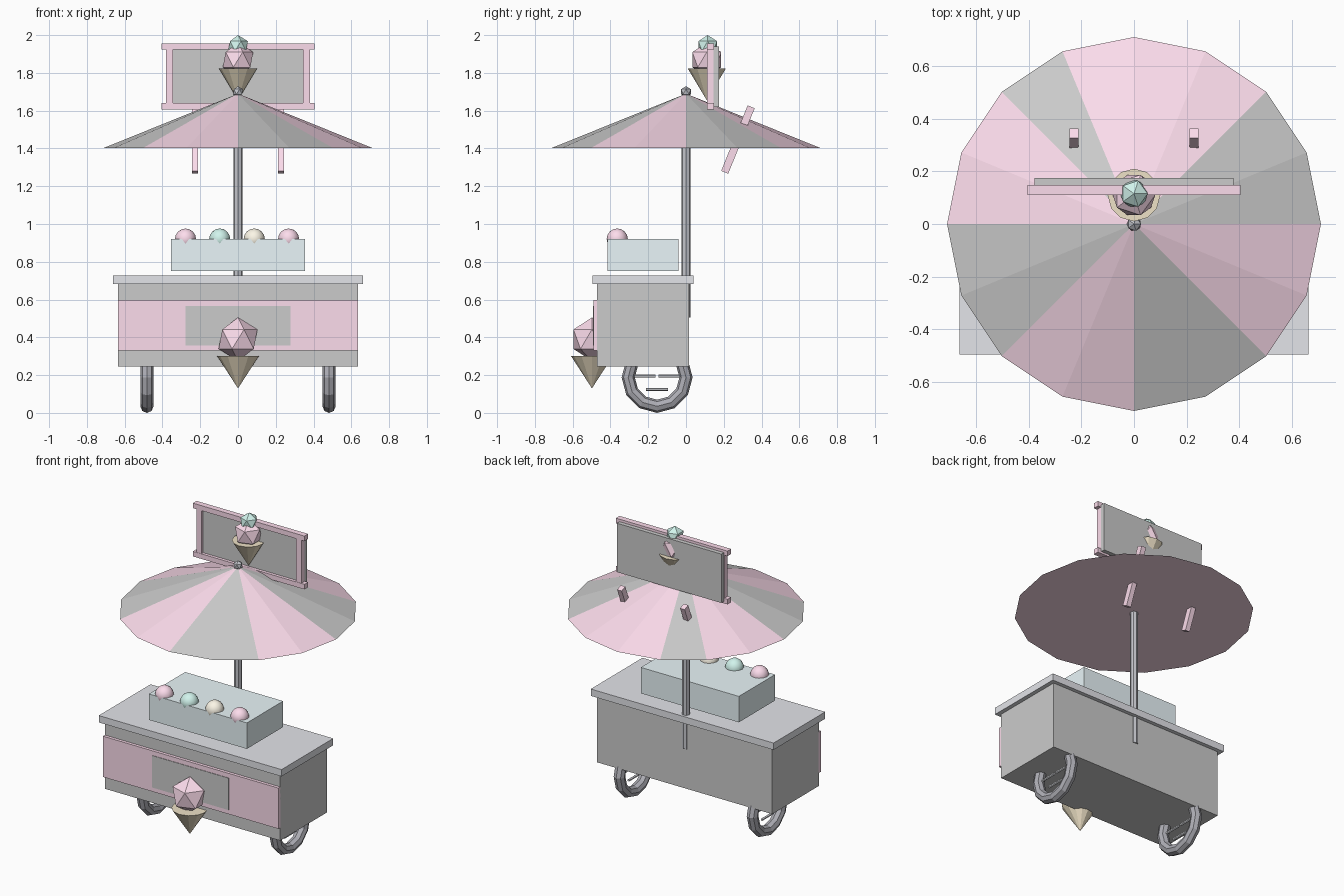
import bpy, bmesh, math
from mathutils import Vector

if "Cube" in bpy.data.objects:
    bpy.data.objects.remove(bpy.data.objects["Cube"])


def mat(name, r, g, b):
    m = bpy.data.materials.new(name)
    m.diffuse_color = (r, g, b, 1)
    m.use_nodes = True
    m.node_tree.nodes["Principled BSDF"].inputs["Base Color"].default_value = m.diffuse_color
    return m


PINK = mat("pink", 0.98, 0.72, 0.84)
MINT = mat("mint", 0.64, 0.90, 0.84)
CREAM = mat("cream", 0.97, 0.92, 0.80)
WAFER = mat("wafer", 0.86, 0.76, 0.57)
GLASS = mat("glass", 0.82, 0.92, 0.95)
STEEL = mat("steel", 0.77, 0.78, 0.82)
DARK = mat("dark_metal", 0.42, 0.42, 0.46)
POLE = mat("pole_metal", 0.55, 0.56, 0.60)
WHITE = mat("sign_white", 0.97, 0.97, 0.95)


def finish(name, m):
    o = bpy.context.object
    o.name = name
    if m:
        o.data.materials.append(m)
    return o


def box(name, x, y, z, m=None):
    """Box from (min, max) ranges on each axis."""
    c = [(a + b) / 2 for a, b in (x, y, z)]
    bpy.ops.mesh.primitive_cube_add(size=1, location=c)
    o = finish(name, m)
    o.scale = [b - a for a, b in (x, y, z)]
    return o


def rod(name, p, q, r, m, sides=8):
    p, q = Vector(p), Vector(q)
    bpy.ops.mesh.primitive_cylinder_add(vertices=sides, radius=r, depth=(q - p).length,
                                        location=(p + q) / 2)
    o = finish(name, m)
    o.rotation_euler = (q - p).to_track_quat('Z', 'Y').to_euler()
    return o


def ball(name, loc, r, m):
    bpy.ops.mesh.primitive_ico_sphere_add(subdivisions=1, radius=r, location=loc)
    return finish(name, m)


def wafer_cone(name, y, tip, rim, r):
    bpy.ops.mesh.primitive_cone_add(vertices=12, radius1=0, radius2=r, depth=rim - tip,
                                    location=(0, y, (tip + rim) / 2))
    return finish(name, WAFER)


# cart body, countertop and front panels
box("cart_body", (-0.635, 0.635), (-0.47, 0.015), (0.245, 0.69))
box("countertop", (-0.662, 0.662), (-0.495, 0.04), (0.682, 0.727), STEEL)
box("front_panel", (-0.635, 0.635), (-0.49, -0.465), (0.33, 0.597), PINK)
box("front_plate", (-0.277, 0.277), (-0.493, -0.47), (0.358, 0.567))

# ice cream on the cart front
wafer_cone("front_cone", -0.498, 0.13, 0.30, 0.11)
ball("front_scoop", (0, -0.498, 0.39), 0.115, PINK)

# wheels with short horizontal spokes
for side, sx in (("left", -1), ("right", 1)):
    x, y, z = sx * 0.482, -0.153, 0.188
    bpy.ops.mesh.primitive_torus_add(major_segments=12, minor_segments=8, major_radius=0.153,
                                     minor_radius=0.035, location=(x, y, z),
                                     rotation=(0, math.pi / 2, 0))
    finish(side + "_wheel", DARK)
    for i in range(4):
        a = i * math.pi / 2
        cy, cz = y + 0.066 * math.cos(a), z + 0.007 + 0.07 * math.sin(a)
        rod(f"{side}_spoke_{i + 1}", (x, cy - 0.058, cz), (x, cy + 0.058, cz), 0.008, STEEL, 6)

# display case and scoops
box("display_case", (-0.355, 0.355), (-0.415, -0.04), (0.75, 0.92), GLASS)
for i, (x, m) in enumerate(((-0.278, PINK), (-0.097, MINT), (0.086, CREAM), (0.268, PINK))):
    bpy.ops.mesh.primitive_uv_sphere_add(segments=12, ring_count=8, radius=0.056,
                                         location=(x, -0.364, 0.92))
    finish(f"display_scoop_{i + 1}", m)
    bpy.ops.object.shade_smooth()

# umbrella pole, finial and striped canopy
rod("umbrella_pole", (0, 0, 0.505), (0, 0, 1.67), 0.025, POLE)
ball("umbrella_finial", (0, 0, 1.70), 0.03, POLE)

bm = bmesh.new()
rim = [bm.verts.new((0.71 * math.cos(i * math.pi / 8), 0.71 * math.sin(i * math.pi / 8), 1.403))
       for i in range(16)]
apex = bm.verts.new((0, 0, 1.69))
for i, stripe in enumerate("ggpppgppggppggpp"):
    f = bm.faces.new((rim[i], rim[(i + 1) % 16], apex))
    f.material_index = 1 if stripe == "p" else 0
bm.faces.new(rim[::-1]).material_index = 1
me = bpy.data.meshes.new("umbrella_canopy")
bm.to_mesh(me)
bm.free()
me.materials.append(mat("stripe_grey", 0.8, 0.8, 0.8))
me.materials.append(PINK)
bpy.context.collection.objects.link(bpy.data.objects.new("umbrella_canopy", me))

# sign board and frame
box("sign_board", (-0.378, 0.378), (0.13, 0.175), (1.62, 1.94), WHITE)
box("sign_top_rail", (-0.404, 0.404), (0.11, 0.148), (1.923, 1.956), PINK)
box("sign_bottom_rail", (-0.404, 0.404), (0.11, 0.148), (1.607, 1.64), PINK)
for side, sx in (("left", -1), ("right", 1)):
    box(f"sign_{side}_rail", sorted((sx * 0.343, sx * 0.38)), (0.112, 0.146), (1.62, 1.94), PINK)
    # slanted sign strut
    s = box(f"sign_{side}_strut", (-0.0165, 0.0165), (-0.02, 0.02), (-0.187, 0.187), PINK)
    s.location = (sx * 0.228, 0.275, 1.447)
    s.rotation_euler.x = -math.radians(22)

# ice cream on the sign
wafer_cone("sign_cone", 0.11, 1.655, 1.822, 0.1)
ball("sign_scoop", (0, 0.11, 1.87), 0.09, PINK)
ball("sign_top_scoop", (0, 0.115, 1.942), 0.058, MINT)
